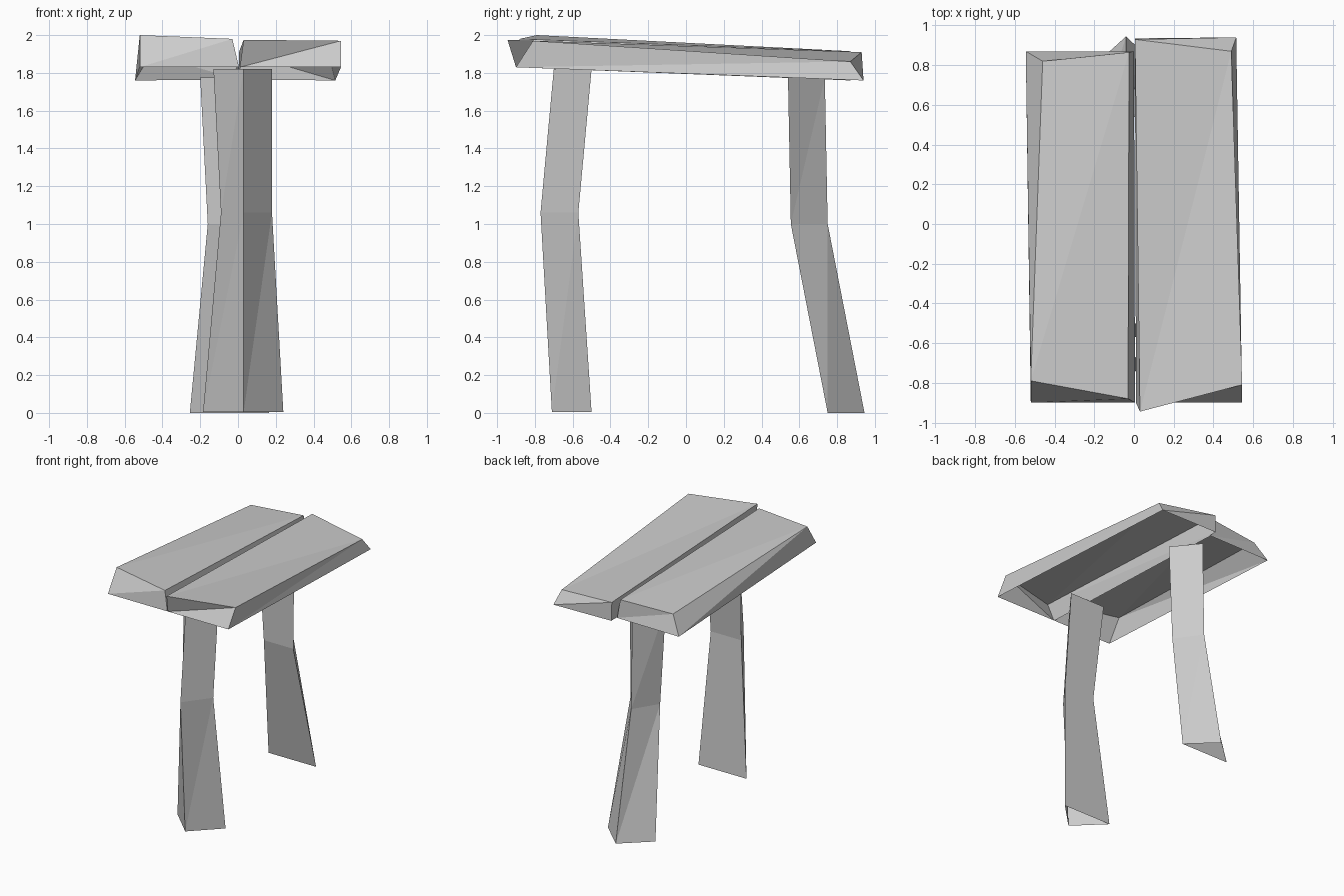
import bpy
import bmesh

cube = bpy.data.objects.get("Cube")
if cube:
    bpy.data.objects.remove(cube, do_unlink=True)

# One plain grey for everything
grey = bpy.data.materials.new("plain_grey")
grey.use_nodes = True
COLOUR = (0.6, 0.6, 0.6, 1)
grey.diffuse_color = COLOUR
grey.node_tree.nodes["Principled BSDF"].inputs["Base Color"].default_value = COLOUR


def loft(name, rings, cap_top=False):
    """Low-poly shell through rings of corners, listed anticlockwise and upward."""
    bm = bmesh.new()
    loops = [[bm.verts.new(p) for p in ring] for ring in rings]
    count = len(rings[0])
    for low, high in zip(loops, loops[1:]):
        for i in range(count):
            j = (i + 1) % count
            bm.faces.new((low[i], low[j], high[j], high[i]))
    if cap_top:
        bm.faces.new(loops[-1])
    bmesh.ops.triangulate(bm, faces=bm.faces[:], quad_method='FIXED')
    mesh = bpy.data.meshes.new(name)
    bm.to_mesh(mesh)
    bm.free()
    mesh.materials.append(grey)
    obj = bpy.data.objects.new(name, mesh)
    bpy.context.collection.objects.link(obj)
    return obj


def leg_ring(left, ridge, right, flat_y, ridge_y, z):
    """Triangular leg section, with the ridge on the outer side."""
    ring = [(left, flat_y, z), (ridge, ridge_y, z), (right, flat_y, z)]
    return ring if ridge_y < flat_y else [ring[0], ring[2], ring[1]]


# Two uneven planks, open underneath
loft("right_plank", [
    [(-0.52, -0.9, 1.83), (0.005, -0.9, 1.83), (0.0, 0.87, 1.765), (-0.545, 0.87, 1.76)],
    [(-0.52, -0.79, 2.0), (-0.03, -0.88, 1.98), (-0.025, 0.865, 1.915), (-0.46, 0.82, 1.9)],
], cap_top=True)
loft("left_plank", [
    [(0.01, -0.9, 1.83), (0.545, -0.9, 1.83), (0.515, 0.94, 1.76), (0.005, 0.935, 1.765)],
    [(0.03, -0.945, 1.975), (0.545, -0.81, 1.97), (0.49, 0.87, 1.86), (0.005, 0.93, 1.91)],
], cap_top=True)

# Two bent triangular legs, open at the ends
loft("front_leg", [
    leg_ring(-0.185, 0.03, 0.24, -0.5, -0.71, 0.005),
    leg_ring(-0.09, 0.03, 0.18, -0.57, -0.77, 1.06),
    leg_ring(-0.13, 0.03, 0.18, -0.5, -0.7, 1.82),
])
loft("back_leg", [
    leg_ring(-0.255, -0.04, 0.165, 0.75, 0.945, 0.0),
    leg_ring(-0.16, -0.04, 0.1, 0.555, 0.75, 1.0),
    leg_ring(-0.2, -0.04, 0.12, 0.54, 0.735, 1.775),
])
